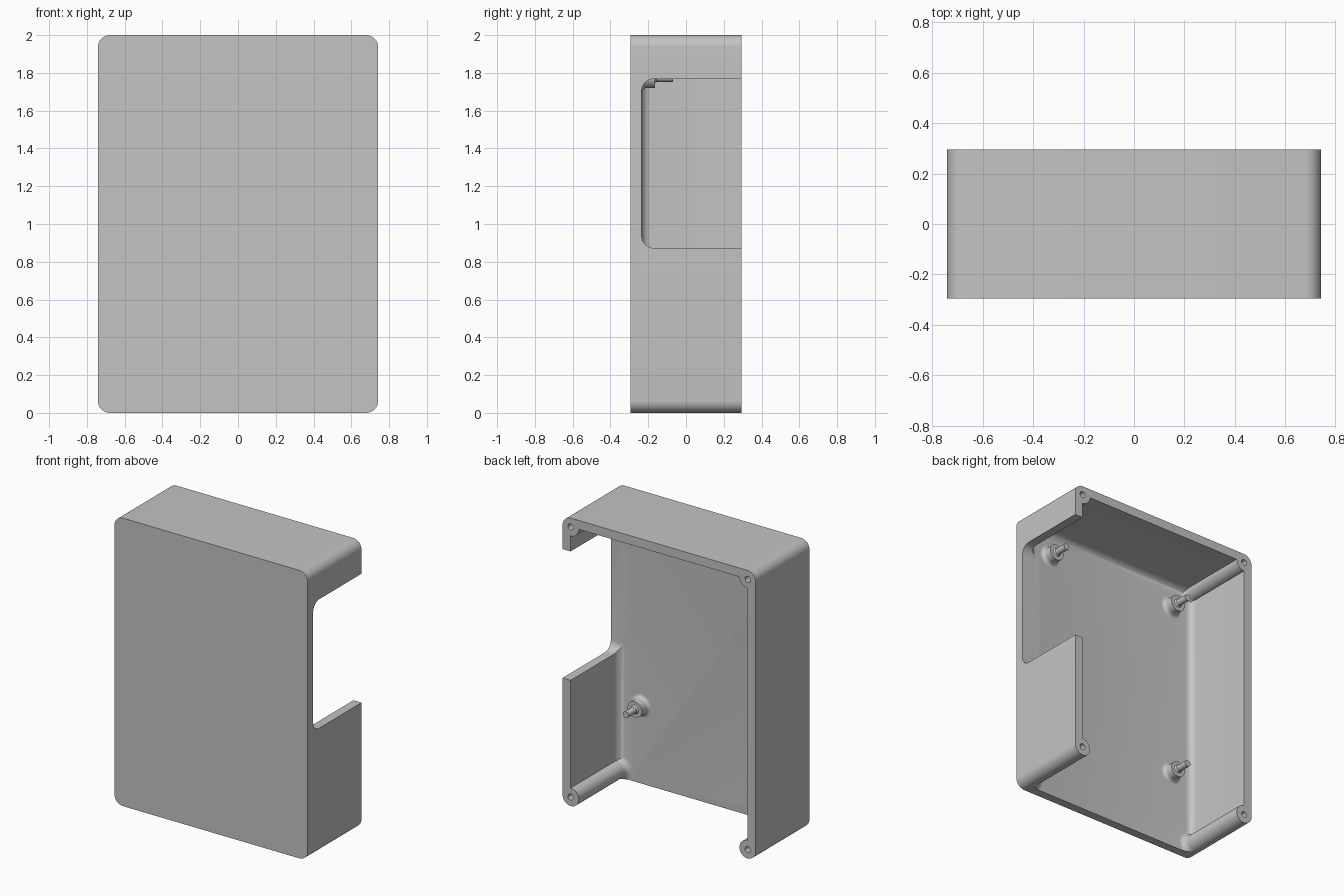
import bpy, bmesh, math
from mathutils import Vector

if "Cube" in bpy.data.objects:
    bpy.data.objects.remove(bpy.data.objects["Cube"], do_unlink=True)

HX, HY, H = 0.742, 0.295, 2.0      # half width, half depth, height
WALL, CORNER = 0.062, 0.064
FLOOR = -HY + 0.06                 # inner face of the front panel

grey = bpy.data.materials.new("plain grey")
grey.use_nodes = True
grey.diffuse_color = (0.55, 0.55, 0.55, 1)
grey.node_tree.nodes["Principled BSDF"].inputs["Base Color"].default_value = grey.diffuse_color


def finish(name, bm):
    bmesh.ops.recalc_face_normals(bm, faces=bm.faces)
    mesh = bpy.data.meshes.new(name)
    bm.to_mesh(mesh)
    bm.free()
    mesh.materials.append(grey)
    obj = bpy.data.objects.new(name, mesh)
    bpy.context.collection.objects.link(obj)
    return obj


def box(name, low, high, radius=0, rounded=None):
    """Box between two corners; edges whose ends pass the test are rounded."""
    bm = bmesh.new()
    bmesh.ops.create_cube(bm, size=1)
    low, high = Vector(low), Vector(high)
    for v in bm.verts:
        v.co = Vector([a + (b - a) * (c + 0.5) for a, b, c in zip(low, high, v.co)])
    if radius:
        edges = [e for e in bm.edges if rounded(e.verts[0].co, e.verts[1].co)]
        bmesh.ops.bevel(bm, geom=edges, offset=radius, segments=8, profile=0.5, affect="EDGES")
    return finish(name, bm)


def lathe(name, x, z, profile, sides=32):
    """Solid of revolution about a line along y; profile is (radius, y)."""
    bm = bmesh.new()
    rings = []
    for r, y in profile:
        angles = [2 * math.pi * i / sides for i in range(sides)]
        rings.append([bm.verts.new((x + r * math.cos(a), y, z + r * math.sin(a))) for a in angles])
    for a, b in zip(rings, rings[1:]):
        for i in range(sides):
            j = (i + 1) % sides
            bm.faces.new((a[i], a[j], b[j], b[i]))
    bm.faces.new(rings[0])
    bm.faces.new(rings[-1])
    return finish(name, bm)


def flare(radius, size, y, steps=6):
    """Quarter-round fillet points from a floor at y up to a post."""
    turns = [math.pi / 2 * i / steps for i in range(steps + 1)]
    return [(radius + size * (1 - math.sin(t)), y + size * (1 - math.cos(t))) for t in turns]


def cut(target, tool):
    mod = target.modifiers.new("cut", "BOOLEAN")
    mod.operation, mod.solver, mod.object = "DIFFERENCE", "EXACT", tool
    bpy.context.view_layer.objects.active = target
    bpy.ops.object.modifier_apply(modifier=mod.name)
    bpy.data.objects.remove(tool, do_unlink=True)


def smooth(obj):
    bpy.ops.object.select_all(action="DESELECT")
    obj.select_set(True)
    bpy.context.view_layer.objects.active = obj
    bpy.ops.object.shade_smooth_by_angle(angle=math.radians(30))


# Outer block with rounded corners
shell = box("enclosure_shell", (-HX, -HY, 0), (HX, HY, H), CORNER,
            lambda a, b: abs(a.y - b.y) > 0.1)

# Cavity, open at the back and bottom, filleted along the front panel
cavity = box("cavity", (-HX + WALL, FLOOR, -0.1), (HX - WALL, 0.4, H - WALL), 0.05,
             lambda a, b: max(a.y, b.y) < 0 and max(a.z, b.z) > 0)

# Corner screw posts stay standing inside the cavity
corners = [(sx * (HX - WALL), z) for sx in (-1, 1) for z in (WALL, H - WALL)]
for x, z in corners:
    r = WALL + 0.001
    cut(cavity, lathe("post", x, z, [(r + 0.04, -0.5)] + flare(r, 0.04, FLOOR) + [(r, 0.6)]))
cut(shell, cavity)

# Screw holes in the posts
for x, z in corners:
    cut(shell, lathe("hole", x, z, [(0.021, 0.0), (0.021, 0.5)], 20))

# Side opening with rounded inner corners
cut(shell, box("opening", (0.61, FLOOR, 0.873), (1, 0.5, 1.768), 0.065,
               lambda a, b: abs(a.x - b.x) > 0.1 and a.y < 0))
smooth(shell)

# Standoffs with flared foot, collar and pin
for side, x in (("right", -0.51), ("left", 0.51)):
    for level, z in (("lower", 0.54), ("upper", 1.775)):
        profile = ([(0.08, FLOOR - 0.02)] + flare(0.055, 0.025, FLOOR)
                   + [(0.055, -0.165), (0.03, -0.165), (0.022, -0.155), (0.022, -0.068)])
        smooth(lathe(f"{level}_{side}_standoff", x, z, profile))
